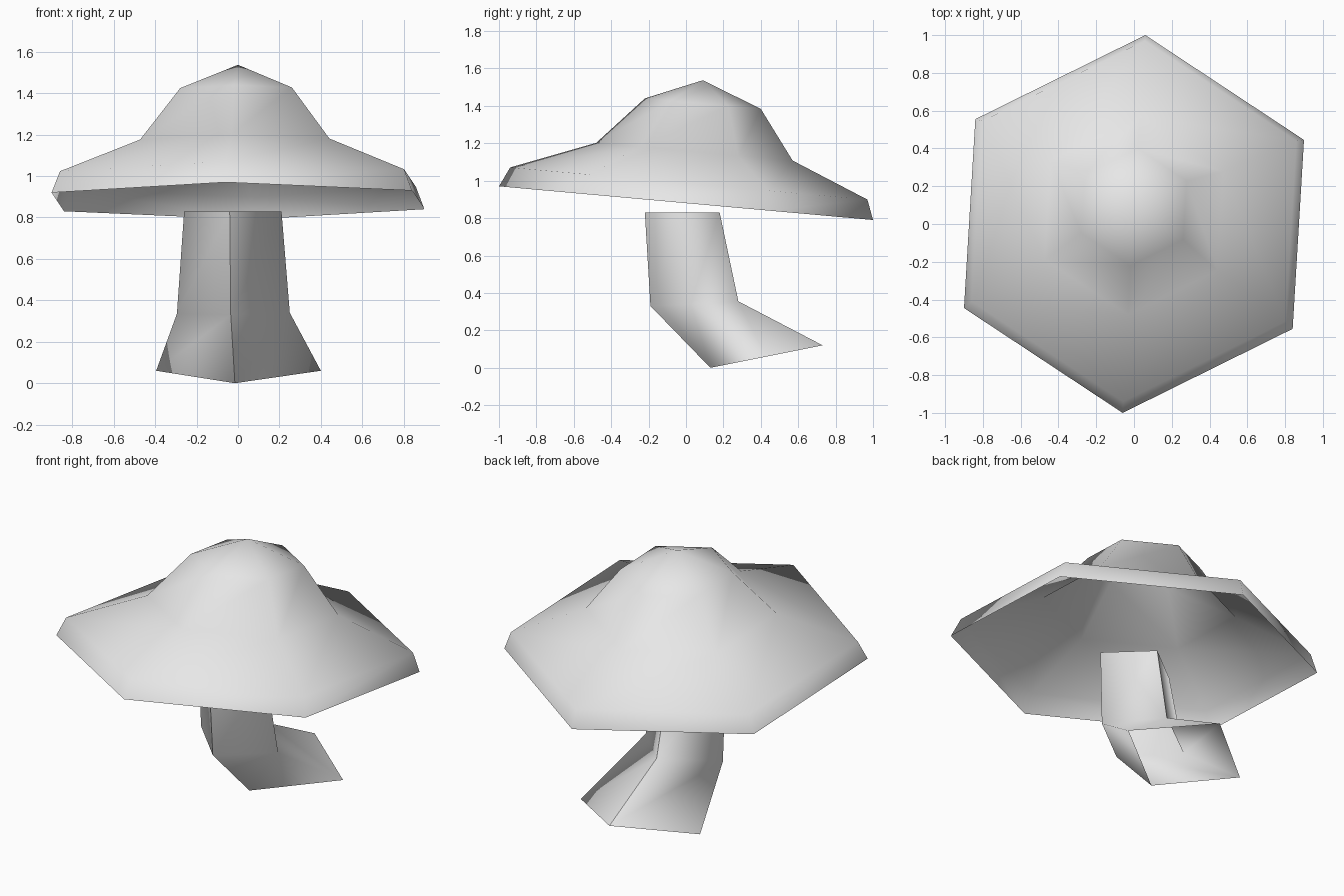
import bpy
import bmesh
from mathutils import Vector

cube = bpy.data.objects.get("Cube")
if cube:
    bpy.data.objects.remove(cube, do_unlink=True)

grey = bpy.data.materials.new("light_grey")
grey.use_nodes = True
colour = (0.8, 0.8, 0.8, 1)
grey.diffuse_color = colour
grey.node_tree.nodes["Principled BSDF"].inputs["Base Color"].default_value = colour


def loft(name, rings, apex=None, sharp_columns=()):
    """Open smooth shell through rings of points, optionally closed to an apex."""
    bm = bmesh.new()
    loops = [[bm.verts.new(p) for p in ring] for ring in rings]
    n = len(loops[0])
    for low, high in zip(loops, loops[1:]):
        for i in range(n):
            j = (i + 1) % n
            bm.faces.new((low[i], low[j], high[j], high[i]))
        for i in sharp_columns:
            bm.edges.get((low[i], high[i])).smooth = False
    if apex:
        tip = bm.verts.new(apex)
        for i in range(n):
            bm.faces.new((loops[-1][i], loops[-1][(i + 1) % n], tip))
    for face in bm.faces:
        face.smooth = True
    mesh = bpy.data.meshes.new(name)
    bm.to_mesh(mesh)
    bm.free()
    mesh.materials.append(grey)
    obj = bpy.data.objects.new(name, mesh)
    bpy.context.collection.objects.link(obj)
    return obj


# Cap: tilted six-sided bell, open below; the hexagon repeats by half turn
half = [Vector((0.9, 0.445)), Vector((0.06, 1.0)), Vector((-0.84, 0.555))]
hexagon = half + [-p for p in half]
profile = [(1.0, 0.0, 0.88), (0.955, 0.015, 0.985),
           (0.525, 0.045, 1.155), (0.31, 0.09, 1.412)]  # radius, centre y, z
cap_rings = [[(p.x * r, cy + p.y * r, z - 0.09 * p.y * r) for p in hexagon]
             for r, cy, z in profile]
loft("mushroom_cap", cap_rings, apex=(0, 0.09, 1.537))

# Stem: bent four-sided open tube (front, left, back, right corners)
stem_rings = [
    [(-0.015, 0.13, 0), (0.4, 0.43, 0.06), (0, 0.73, 0.12), (-0.395, 0.43, 0.06)],
    [(-0.035, -0.19, 0.33), (0.25, 0.025, 0.34), (0, 0.28, 0.355), (-0.295, 0.07, 0.335)],
    [(-0.04, -0.22, 0.83), (0.21, -0.035, 0.83), (-0.015, 0.18, 0.83), (-0.26, -0.01, 0.83)],
]
loft("mushroom_stem", stem_rings, sharp_columns=(0, 2))
